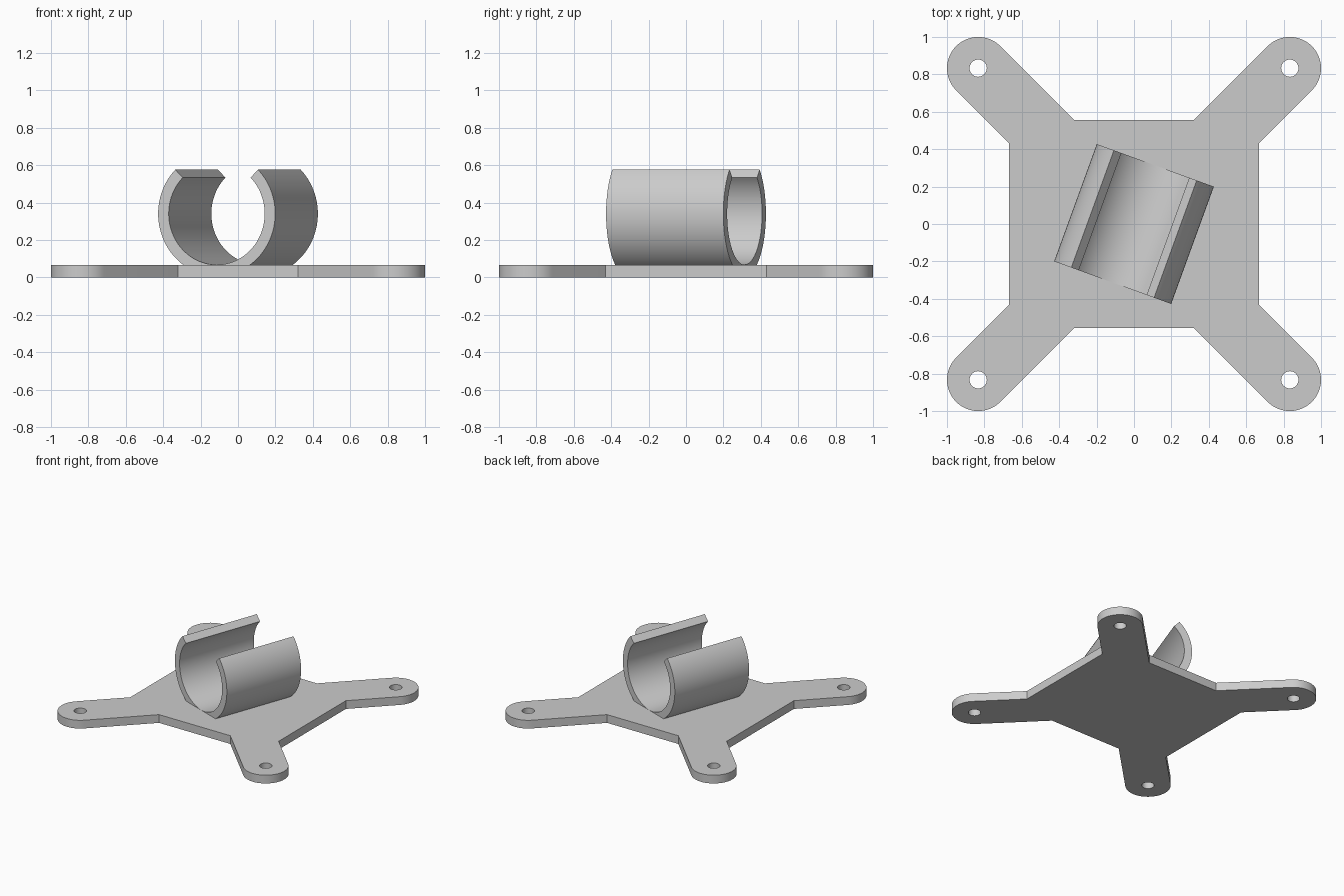
import bpy
import bmesh
from math import sin, cos, radians, pi

if "Cube" in bpy.data.objects:
    bpy.data.objects.remove(bpy.data.objects["Cube"])

THICK = 0.067                 # plate thickness
HALF_X, HALF_Y = 0.667, 0.556  # central panel
PIN, LOBE, HOLE = 0.833, 0.167, 0.046   # arm ends
OUTER, INNER, LENGTH, AXIS_Z = 0.333, 0.273, 0.667, 0.341  # clip

grey = bpy.data.materials.new("plain grey")
grey.use_nodes = True
colour = (0.6, 0.6, 0.6, 1)
grey.diffuse_color = colour
grey.node_tree.nodes["Principled BSDF"].inputs["Base Color"].default_value = colour


def arc(cx, cy, r, start, end, steps):
    """Points along an arc, angles in degrees, both ends included."""
    angles = [radians(start + (end - start) * i / steps) for i in range(steps + 1)]
    return [(cx + r * cos(a), cy + r * sin(a)) for a in angles]


def finish(bm, name):
    bmesh.ops.recalc_face_normals(bm, faces=bm.faces)
    mesh = bpy.data.meshes.new(name)
    bm.to_mesh(mesh)
    bm.free()
    mesh.materials.append(grey)
    obj = bpy.data.objects.new(name, mesh)
    bpy.context.collection.objects.link(obj)
    bpy.ops.object.select_all(action='DESELECT')
    obj.select_set(True)
    bpy.context.view_layer.objects.active = obj
    bpy.ops.object.shade_smooth_by_angle(angle=radians(30))
    return obj


def extrude_all(bm, offset):
    new = bmesh.ops.extrude_face_region(bm, geom=bm.faces[:])["geom"]
    verts = [v for v in new if isinstance(v, bmesh.types.BMVert)]
    bmesh.ops.translate(bm, vec=offset, verts=verts)


# Mounting plate: panel with four diagonal round-ended arms and screw holes
gap = LOBE * 2 ** 0.5         # arm edge offset measured along an axis
quarter = [(HALF_X, HALF_X - gap)]
quarter += arc(PIN, PIN, LOBE, -45, 135, 32)
quarter += [(HALF_Y - gap, HALF_Y)]
outline, loops = [], []
for sx, sy in ((1, 1), (-1, 1), (-1, -1), (1, -1)):
    points = [(x * sx, y * sy) for x, y in quarter]
    outline += points if sx * sy > 0 else points[::-1]
    loops.append(arc(PIN * sx, PIN * sy, HOLE, 0, 360, 32)[:-1])

bm = bmesh.new()
for loop in [outline] + loops:
    verts = [bm.verts.new((x, y, 0)) for x, y in loop]
    for a, b in zip(verts, verts[1:] + verts[:1]):
        bm.edges.new((a, b))
bmesh.ops.triangle_fill(bm, edges=bm.edges[:], use_beauty=True, normal=(0, 0, 1))
extrude_all(bm, (0, 0, THICK))
finish(bm, "mounting_plate")

# Pipe clip: three-quarter ring open at the top, turned on the plate
bm = bmesh.new()
rings = []
for radius in (OUTER, INNER):
    profile = arc(0, 0, radius, 135, 405, 72)
    rings.append([bm.verts.new((x, -LENGTH / 2, z)) for x, z in profile])
out, inn = rings
for i in range(len(out) - 1):
    bm.faces.new((out[i], out[i + 1], inn[i + 1], inn[i]))
extrude_all(bm, (0, LENGTH, 0))
clip = finish(bm, "pipe_clip")
clip.location.z = AXIS_Z
clip.rotation_euler.z = -pi / 9
